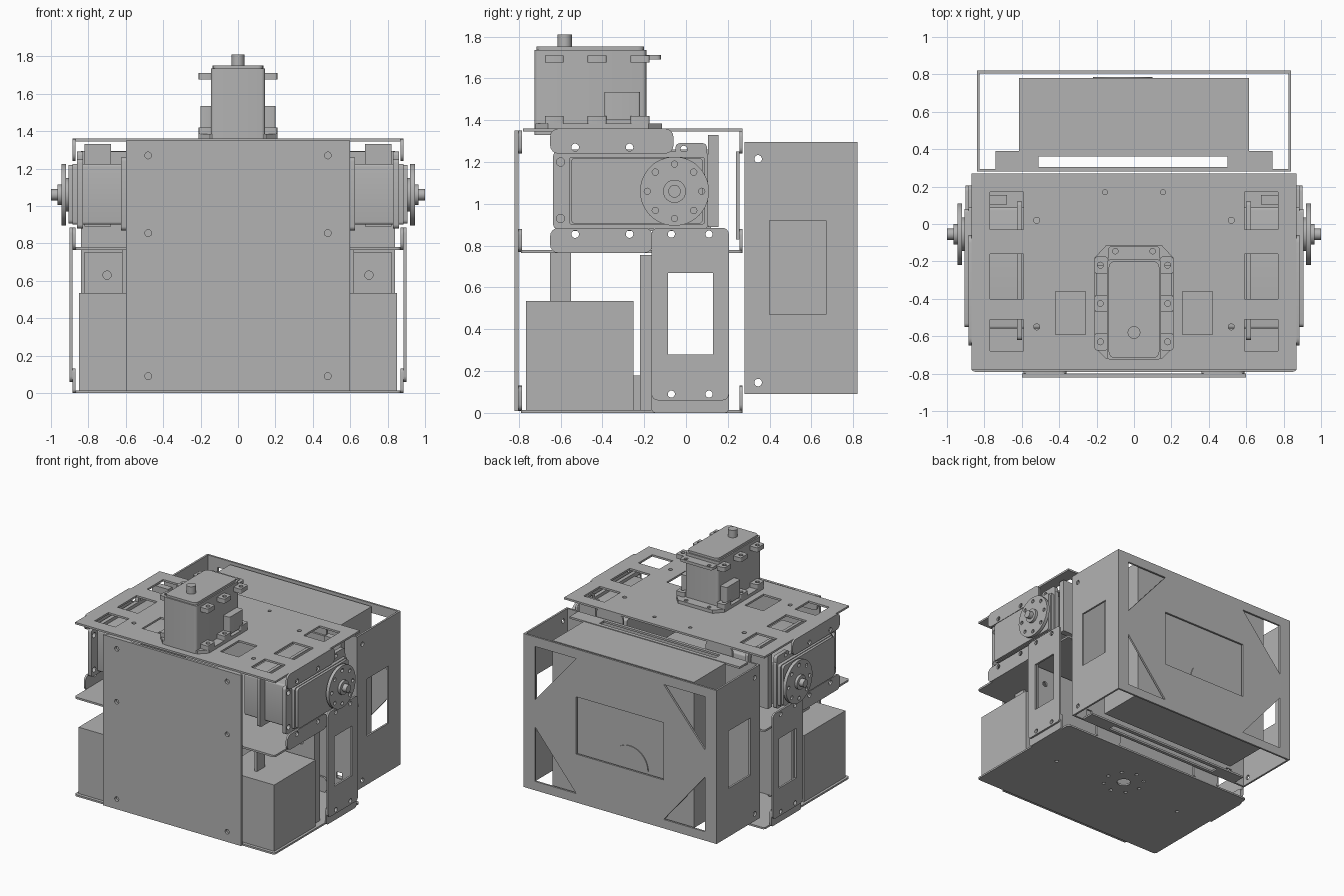
import bpy, bmesh, math
from mathutils import Matrix

cube = bpy.data.objects.get("Cube")
if cube:
    bpy.data.objects.remove(cube, do_unlink=True)

mat = bpy.data.materials.new("plain grey")
mat.use_nodes = True
GREY = (0.45, 0.45, 0.45, 1)
mat.diffuse_color = GREY
mat.node_tree.nodes["Principled BSDF"].inputs["Base Color"].default_value = GREY

# Columns: profile u, profile v, extrusion direction
AXES = {"x": ((0, 1, 0), (0, 0, 1), (1, 0, 0)),
        "y": ((1, 0, 0), (0, 0, 1), (0, -1, 0)),
        "z": ((1, 0, 0), (0, 1, 0), (0, 0, 1))}
parts = []


def rect(u0, u1, v0, v1, r=0):
    if not r:
        return [(u0, v0), (u1, v0), (u1, v1), (u0, v1)]
    corners = [(u1 - r, v1 - r), (u0 + r, v1 - r), (u0 + r, v0 + r), (u1 - r, v0 + r)]
    return [(cu + r * math.cos(a), cv + r * math.sin(a))
            for k, (cu, cv) in enumerate(corners)
            for a in [(k + j / 4) * math.pi / 2 for j in range(5)]]


def circle(u, v, r, n=24):
    return [(u + r * math.cos(i * math.tau / n), v + r * math.sin(i * math.tau / n)) for i in range(n)]


def ring(u, v, radius, r, n=8):
    return [circle(a, b, r, 12) for a, b in circle(u, v, radius, n)]


def slab(name, axis, lo, hi, outline, holes=()):
    """Extrude a profile with holes between two positions along an axis."""
    curve = bpy.data.curves.new(name, "CURVE")
    curve.dimensions = "2D"
    curve.fill_mode = "BOTH"
    curve.extrude = (hi - lo) / 2
    for loop in [outline, *holes]:
        spline = curve.splines.new("POLY")
        spline.points.add(len(loop) - 1)
        spline.use_cyclic_u = True
        for p, (u, v) in zip(spline.points, loop):
            p.co = (u, v, 0, 1)
    temp = bpy.data.objects.new(name, curve)
    mesh = bpy.data.meshes.new_from_object(temp)
    bpy.data.objects.remove(temp)
    u, v, n = AXES[axis]
    frame = Matrix((u, v, n)).transposed().to_4x4()
    frame.translation = [abs(c) * (lo + hi) / 2 for c in n]
    bm = bmesh.new()
    bm.from_mesh(mesh)
    bmesh.ops.remove_doubles(bm, verts=bm.verts, dist=0.0001)
    bm.transform(frame)
    bmesh.ops.recalc_face_normals(bm, faces=bm.faces)
    bm.to_mesh(mesh)
    bm.free()
    mesh.materials.clear()
    mesh.materials.append(mat)
    ob = bpy.data.objects.new(name, mesh)
    bpy.context.collection.objects.link(ob)
    parts.append(ob)


def sides(name, lo, hi, outline, holes=()):
    """A slab facing sideways on both flanks."""
    slab(name + "_left", "x", lo, hi, outline, holes)
    slab(name + "_right", "x", -hi, -lo, outline, holes)


def pair(loops):
    return loops + [[(-u, v) for u, v in loop] for loop in loops]


def pair_slab(name, axis, lo, hi, outline, holes=()):
    """A slab and its copy mirrored across the middle."""
    slab(name + "_left", axis, lo, hi, outline, holes)
    slab(name + "_right", axis, lo, hi, [(-u, v) for u, v in outline],
         [[(-u, v) for u, v in h] for h in holes])


# Main sheet plates
slab("front_plate", "y", -0.82, -0.8, rect(-0.6, 0.6, 0.01, 1.35),
     pair([circle(0.48, z, 0.018) for z in (0.09, 0.855, 1.27)]))
slab("bottom_plate", "z", 0, 0.014, rect(-0.87, 0.87, -0.79, 0.27, 0.02),
     [circle(0, -0.12, 0.05)] + ring(0, -0.12, 0.15, 0.014) + pair([circle(0.59, -0.2, 0.014)]))
slab("middle_shelf", "z", 0.765, 0.78, rect(-0.87, 0.87, -0.79, 0.27, 0.02))
slab("top_plate", "z", 1.345, 1.36, rect(-0.87, 0.87, -0.78, 0.27),
     pair([rect(0.59, 0.77, -0.03, 0.17), rect(0.59, 0.77, -0.4, -0.16),
           rect(0.59, 0.77, -0.68, -0.51), rect(0.26, 0.42, -0.59, -0.36),
           circle(0.52, 0.02, 0.016), circle(0.52, -0.55, 0.016), circle(0.155, 0.17, 0.013)]))

# Bent tabs joining plates at front and back
for name, z0, z1 in (("bottom", 0.01, 0.13), ("shelf", 0.77, 0.88), ("top", 1.24, 1.35)):
    for face, y0 in (("front", -0.8), ("back", 0.255)):
        pair_slab(f"{name}_{face}_tab", "y", y0, y0 + 0.015, rect(0.36, 0.59, z0, z1, 0.03))
slab("rear_cross_strip", "y", 0.24, 0.255, rect(-0.6, 0.6, 0.83, 1.25))

# Side tabs that hold the side motors
tab_holes = [-0.53, -0.27]
sides("upper_motor_tab", 0.87, 0.885, rect(-0.65, -0.06, 1.24, 1.36, 0.04),
      [circle(y, 1.27, 0.018) for y in tab_holes])
sides("lower_motor_tab", 0.87, 0.885, rect(-0.65, -0.16, 0.765, 0.885, 0.04),
      [circle(y, 0.855, 0.018) for y in tab_holes])

# Side motors with flange, cover, horn and shaft
sides("motor_body", 0.45, 0.885, rect(-0.56, 0.09, 0.9, 1.225, 0.015))
sides("motor_cover", 0.885, 0.905, rect(-0.55, 0.08, 0.905, 1.22, 0.02))
sides("motor_flange", 0.83, 0.86, rect(-0.635, 0.105, 0.88, 1.25, 0.02),
      [circle(-0.6, z, 0.02) for z in (0.93, 1.2)])
sides("motor_inner_flange", 0.6, 0.625, rect(-0.62, 0.12, 0.87, 1.26, 0.02))
sides("motor_rear_support", 0.68, 0.82, rect(0.105, 0.155, 0.89, 1.33))
sides("motor_upper_ear", 0.83, 0.86, rect(-0.05, 0.1, 1.22, 1.29, 0.02), [circle(-0.01, 1.262, 0.016)])
sides("horn_hub", 0.9, 0.925, circle(-0.055, 1.06, 0.09))
sides("horn_disc", 0.92, 0.945, circle(-0.055, 1.06, 0.165, 48), ring(-0.055, 1.06, 0.13, 0.015))
sides("horn_boss", 0.945, 0.965, circle(-0.055, 1.06, 0.055))
sides("horn_shaft", 0.96, 1.0, circle(-0.055, 1.06, 0.03))

# Lower side brackets
sides("side_bracket", 0.885, 0.9, rect(-0.165, 0.205, 0.06, 0.885, 0.03),
      [rect(-0.085, 0.13, 0.28, 0.67)]
      + [circle(y, z, 0.017) for y in (-0.07, 0.11) for z in (0.09, 0.855)])
sides("side_bracket_foot", 0.87, 0.885, rect(-0.165, 0.205, 0.0, 0.13, 0.02),
      [circle(y, 0.09, 0.017) for y in (-0.07, 0.11)])
slab("inner_cross_wall", "y", -0.22, -0.205, rect(-0.82, 0.82, 0.014, 0.755),
     pair([circle(0.7, 0.63, 0.022)]))
sides("cross_wall_flange", 0.805, 0.82, rect(-0.22, -0.155, 0.014, 0.755))
sides("cross_wall_foot", 0.62, 0.8, rect(-0.255, -0.22, 0.014, 0.18))

# Battery boxes under the shelf and the hangers above them
sides("battery_box", 0.38, 0.85, rect(-0.765, -0.25, 0.014, 0.535))
sides("shelf_hanger", 0.6, 0.62, rect(-0.65, -0.55, 0.5, 0.77))

# Rear U-shaped frame with corner cutouts and windows
triangles = pair([[(0.74, 1.22), (0.38, 1.22), (0.74, 0.8)],
                  [(0.74, 0.16), (0.74, 0.59), (0.38, 0.16)]])
slab("rear_frame_back", "y", 0.805, 0.82, rect(-0.84, 0.84, 0.09, 1.295),
     triangles + [rect(-0.38, 0.38, 0.47, 0.92)])
sides("rear_frame_side", 0.825, 0.84, rect(0.28, 0.82, 0.09, 1.295),
      [rect(0.4, 0.67, 0.47, 0.92), circle(0.345, 1.215, 0.018), circle(0.345, 0.145, 0.018)])
pair_slab("rear_frame_lip", "y", 0.28, 0.295, rect(0.74, 0.84, 0.09, 1.295))

# Equipment box inside the rear frame
slab("rear_box", "y", 0.39, 0.78, rect(-0.615, 0.615, 0.14, 1.285))
half_disc = [(-0.06 + 0.16 * math.cos(i * math.pi / 16), 0.48 + 0.16 * math.sin(i * math.pi / 16))
             for i in range(17)]
slab("rear_box_badge", "y", 0.78, 0.787, half_disc)
slab("rear_mount_wall", "y", 0.28, 0.295, rect(-0.74, 0.74, 0.09, 1.29),
     pair([rect(0.66, 0.71, 0.14, 0.19)]))
for name, z in (("upper", 1.275), ("lower", 0.09)):
    slab(name + "_mount_flange", "z", z, z + 0.015, rect(-0.74, 0.74, 0.295, 0.39),
         [rect(-0.51, 0.5, 0.305, 0.36)])

# Upright motor on the top plate
octagon = [(-0.21, -0.66), (-0.15, -0.72), (0.15, -0.72), (0.21, -0.66),
           (0.21, -0.18), (0.15, -0.115), (-0.15, -0.115), (-0.21, -0.18)]
screws = pair([circle(0.18, y, 0.016, 12) for y in (-0.63, -0.425, -0.22)]
              + [circle(0.1, -0.145, 0.015, 12)])
slab("top_motor_base", "z", 1.36, 1.385, octagon, screws)
slab("top_motor_body", "z", 1.33, 1.735, rect(-0.145, 0.145, -0.725, -0.19, 0.02))
slab("top_motor_cap", "z", 1.735, 1.752, rect(-0.135, 0.135, -0.715, -0.2, 0.03))
slab("top_motor_shaft", "z", 1.75, 1.81, circle(0, -0.58, 0.034))
slab("top_motor_rear_ear", "z", 1.69, 1.712, rect(-0.14, 0.14, -0.2, -0.12, 0.02),
     pair([circle(0.1, -0.145, 0.015, 12)]))
for y in (-0.63, -0.425, -0.22):
    for z in (1.385, 1.675):
        pair_slab("top_motor_ear", "z", z, z + 0.035, rect(0.14, 0.21, y - 0.045, y + 0.045, 0.01),
                  [circle(0.18, y, 0.016, 12)])
pair_slab("top_motor_side_block", "z", 1.4, 1.535, rect(0.14, 0.2, -0.39, -0.22, 0.01))

# Smooth the round parts and keep edges sharp
bpy.ops.object.select_all(action="DESELECT")
for ob in parts:
    ob.select_set(True)
bpy.context.view_layer.objects.active = parts[0]
bpy.ops.object.shade_smooth_by_angle(angle=math.radians(30))
